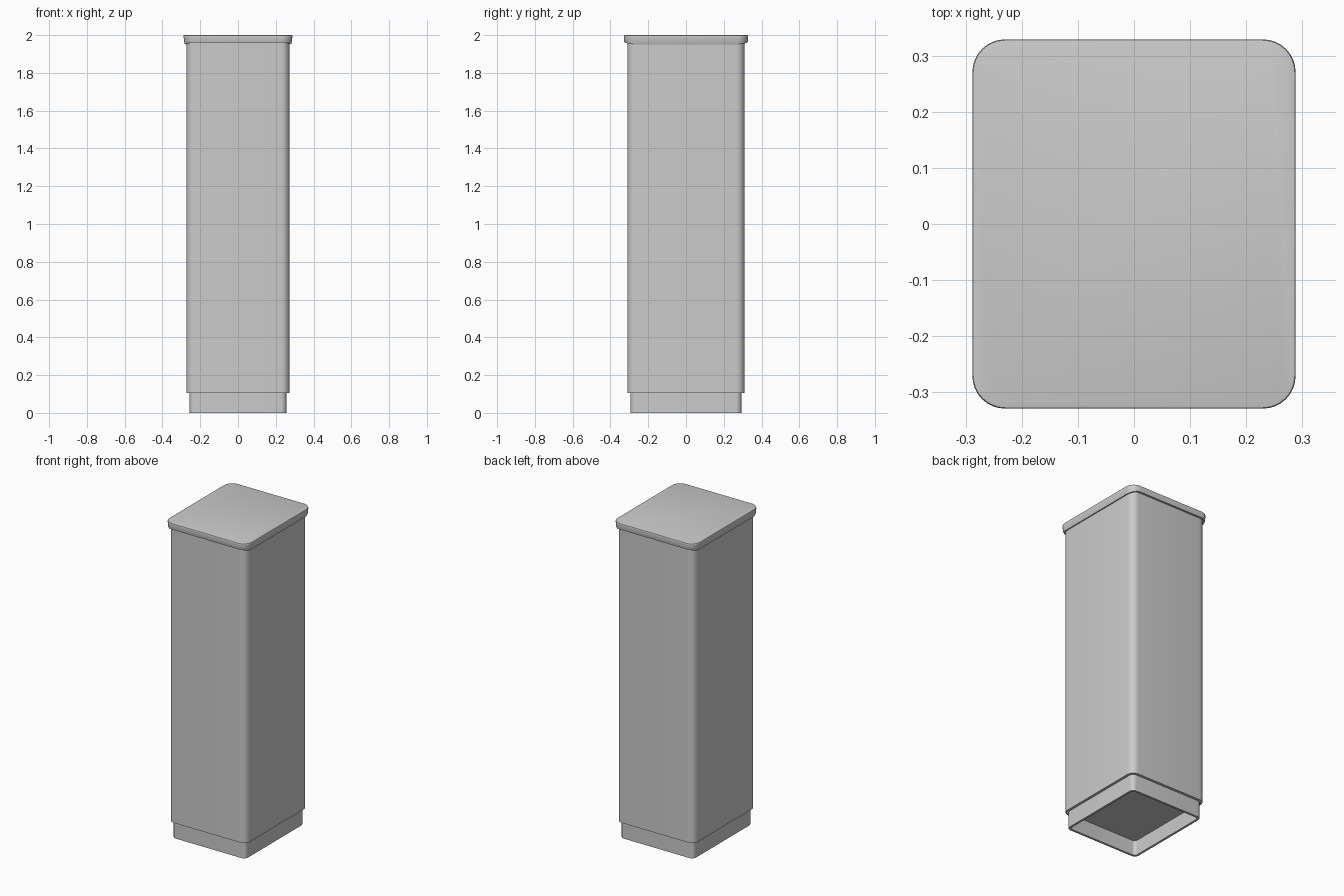
import bpy, bmesh, math

cube = bpy.data.objects.get("Cube")
if cube:
    bpy.data.objects.remove(cube, do_unlink=True)

grey = bpy.data.materials.new("light_grey")
grey.use_nodes = True
COLOUR = (0.6, 0.6, 0.6, 1)
grey.diffuse_color = COLOUR
grey.node_tree.nodes["Principled BSDF"].inputs["Base Color"].default_value = COLOUR

STEPS = 8  # segments in each rounded corner


def ring(hx, hy, r, z, side_drop=0.0):
    """Rounded rectangle; side_drop lowers the parts that face sideways."""
    points = []
    for corner, (sx, sy) in enumerate([(1, 1), (-1, 1), (-1, -1), (1, -1)]):
        for i in range(STEPS + 1):
            a = (corner + i / STEPS) * math.pi / 2
            points.append((sx * (hx - r) + r * math.cos(a),
                           sy * (hy - r) + r * math.sin(a),
                           z - side_drop * math.cos(a) ** 2))
    return points


def loft(name, rings, close_start=True, close_end=True):
    bm = bmesh.new()
    loops = [[bm.verts.new(p) for p in pts] for pts in rings]
    n = len(loops[0])
    for low, high in zip(loops, loops[1:]):
        for i in range(n):
            j = (i + 1) % n
            bm.faces.new((low[i], low[j], high[j], high[i]))
    if close_start:
        bm.faces.new(loops[0][::-1])
    if close_end:
        bm.faces.new(loops[-1])
    bmesh.ops.recalc_face_normals(bm, faces=bm.faces)
    mesh = bpy.data.meshes.new(name)
    bm.to_mesh(mesh)
    bm.free()
    mesh.materials.append(grey)
    obj = bpy.data.objects.new(name, mesh)
    bpy.context.collection.objects.link(obj)
    bpy.ops.object.select_all(action="DESELECT")
    obj.select_set(True)
    bpy.context.view_layer.objects.active = obj
    bpy.ops.object.shade_smooth_by_angle(angle=math.radians(40))
    return obj


# Hollow foot, open underneath with a recessed ceiling
loft("hollow_foot", [
    ring(0.257, 0.294, 0.03, 0.11),
    ring(0.257, 0.294, 0.03, 0.0),
    ring(0.243, 0.28, 0.02, 0.0),
    ring(0.243, 0.28, 0.02, 0.095),
])

# Tall main column
loft("column", [
    ring(0.273, 0.311, 0.045, 0.105),
    ring(0.273, 0.311, 0.045, 1.97),
])

# Overhanging lid: lip hangs lower at the sides, with a softened top edge
loft("lid", [
    ring(0.268, 0.306, 0.043, 1.963, 0.01),
    ring(0.281, 0.326, 0.055, 1.961, 0.01),
    ring(0.284, 0.328, 0.056, 1.968, 0.01),
    ring(0.288, 0.329, 0.058, 1.99),
    ring(0.288, 0.329, 0.058, 1.996),
    ring(0.2865, 0.3275, 0.057, 1.999),
    ring(0.283, 0.324, 0.054, 2.0),
])
